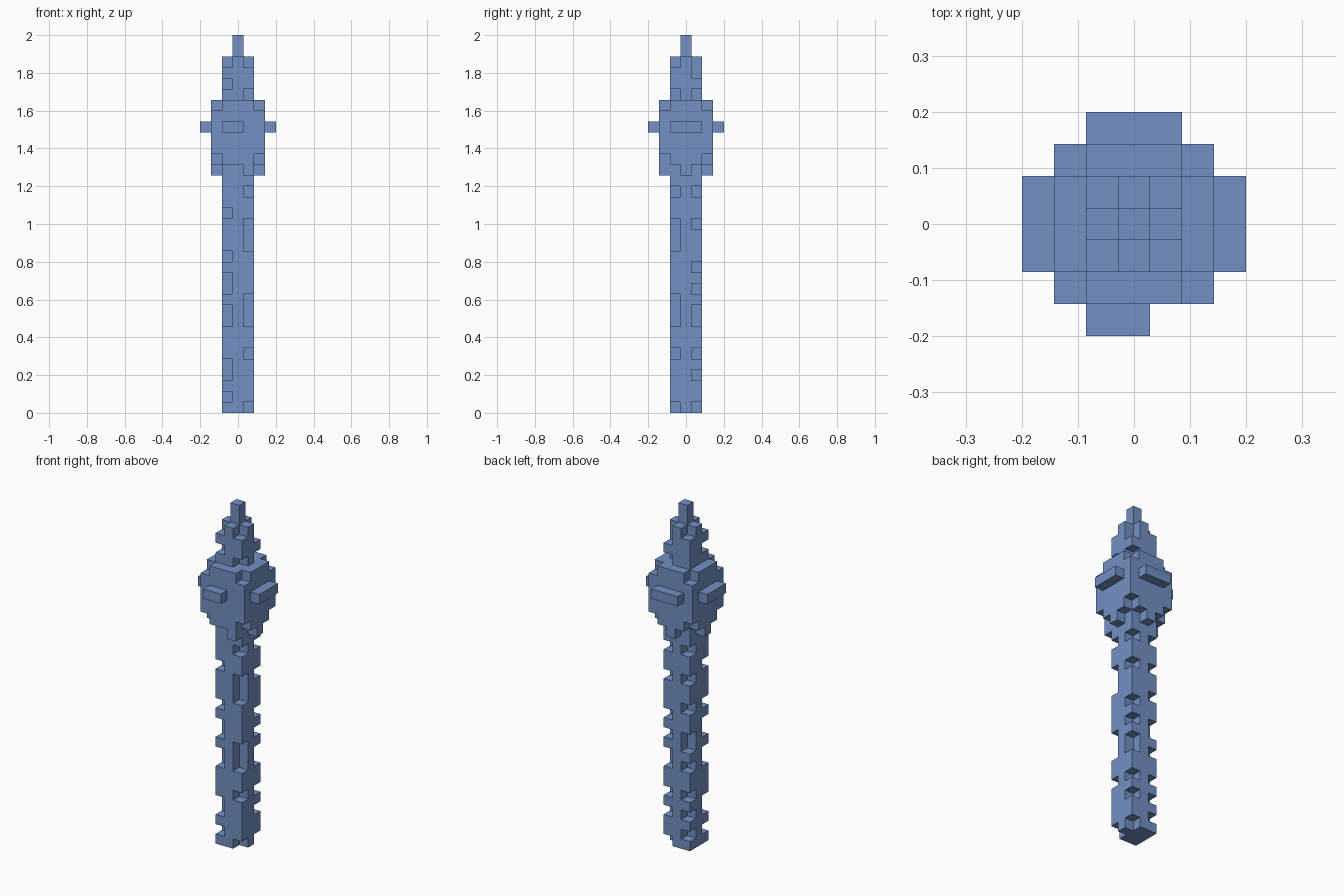
import bpy
import bmesh
from mathutils import Vector

if "Cube" in bpy.data.objects:
    bpy.data.objects.remove(bpy.data.objects["Cube"], do_unlink=True)

U = 2 / 35  # edge of one block

blue = bpy.data.materials.new("slate_blue")
blue.use_nodes = True
color = (0.17, 0.28, 0.55, 1)
blue.diffuse_color = color
blue.node_tree.nodes["Principled BSDF"].inputs["Base Color"].default_value = color


def box(xs, ys, zs):
    """All block cells inside inclusive ranges."""
    return {(x, y, z)
            for x in range(xs[0], xs[1] + 1)
            for y in range(ys[0], ys[1] + 1)
            for z in range(zs[0], zs[1] + 1)}


# Shaft: square column with blocks chipped out of its four edges
shaft = box((-1, 1), (-1, 1), (0, 32))
notches = {
    (-1, -1): (1, 3, 4, 8, 9, 11, 12, 14, 18, 30, 32),
    (1, -1): (0, 5, 8, 9, 10, 15, 16, 17, 20, 29, 32),
    (1, 1): (0, 3, 5, 8, 9, 11, 13, 17, 20, 29, 31, 32),
    (-1, 1): (1, 3, 5, 8, 10, 11, 14, 17, 20, 32),
}
for (x, y), levels in notches.items():
    shaft -= {(x, y, z) for z in levels}

# Head: wider block with trimmed corners and one hanging tab per side
head = box((-2, 2), (-2, 2), (23, 28)) - box((-1, 1), (-1, 1), (23, 28))
head -= {(x, y, z) for x in (-2, 2) for y in (-2, 2) for z in (23, 28)}
head |= {(1, -2, 22), (2, 0, 22), (0, 2, 22), (-2, 0, 22)}

# Side lugs and tip
parts = {
    "shaft": shaft,
    "head": head,
    "tip": box((0, 0), (0, 0), (33, 34)),
    "front_lug": box((-1, 0), (-3, -3), (26, 26)),
    "back_lug": box((-1, 1), (3, 3), (26, 26)),
    "left_lug": box((3, 3), (-1, 1), (26, 26)),
    "right_lug": box((-3, -3), (-1, 1), (26, 26)),
}
solid = set().union(*parts.values())


def build(name, cells):
    """Skin the exposed sides of the cells and merge flat areas."""
    bm = bmesh.new()
    for cell in sorted(cells):
        center = Vector(cell) + Vector((0, 0, 0.5))
        for axis in range(3):
            for sign in (-1, 1):
                n = Vector((0, 0, 0))
                n[axis] = sign
                if tuple(int(c + d) for c, d in zip(cell, n)) in solid:
                    continue
                a = Vector((0, 0, 0))
                a[(axis + 1) % 3] = 0.5
                b = n.cross(a)
                mid = center + n / 2
                ring = (mid - a - b, mid + a - b, mid + a + b, mid - a + b)
                bm.faces.new([bm.verts.new(p * U) for p in ring])
    bmesh.ops.remove_doubles(bm, verts=bm.verts, dist=U / 100)
    bmesh.ops.dissolve_limit(bm, angle_limit=0.01, verts=bm.verts, edges=bm.edges)
    mesh = bpy.data.meshes.new(name)
    bm.to_mesh(mesh)
    bm.free()
    mesh.materials.append(blue)
    bpy.context.collection.objects.link(bpy.data.objects.new(name, mesh))


for part, cells in parts.items():
    build(part, cells)
